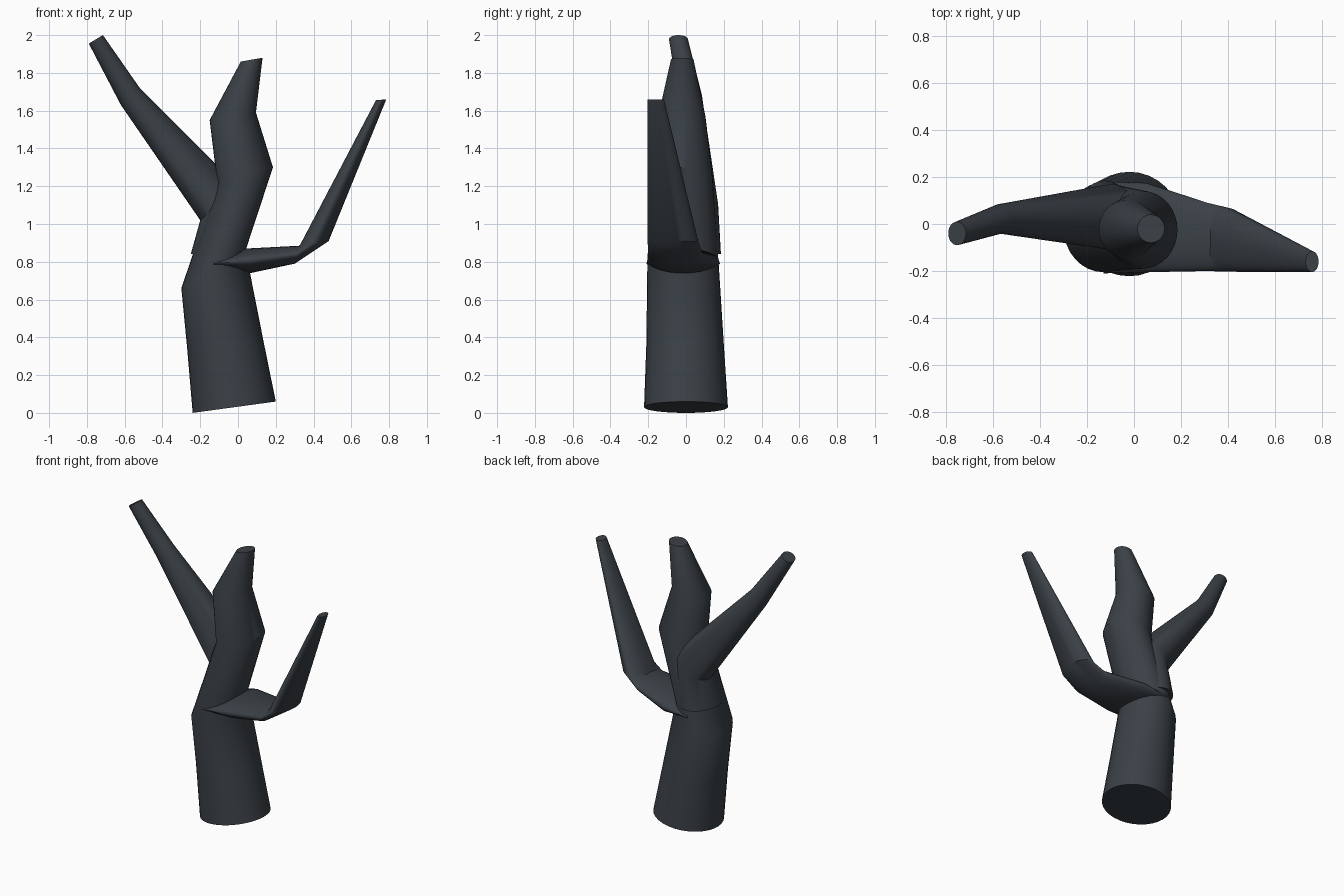
import bpy, bmesh, math
from mathutils import Vector

if "Cube" in bpy.data.objects:
    bpy.data.objects.remove(bpy.data.objects["Cube"])

bark = bpy.data.materials.new("dark slate bark")
bark.diffuse_color = (0.043, 0.052, 0.062, 1)
bark.use_nodes = True
bark.node_tree.nodes["Principled BSDF"].inputs["Base Color"].default_value = bark.diffuse_color
SIDES = 32


def limb(name, rings):
    """Loft through tilted ellipses: (x1, z1, x2, z2) edge points, y centre, y radius."""
    bm = bmesh.new()
    loops = []
    for x1, z1, x2, z2, yc, ry in rings:
        c = Vector(((x1 + x2) / 2, yc, (z1 + z2) / 2))
        u = Vector(((x2 - x1) / 2, 0, (z2 - z1) / 2))
        v = Vector((0, ry, 0))
        loops.append([bm.verts.new(c + u * math.cos(a) + v * math.sin(a))
                      for a in (2 * math.pi * i / SIDES for i in range(SIDES))])
    for a, b in zip(loops, loops[1:]):
        for i in range(SIDES):
            j = (i + 1) % SIDES
            bm.faces.new((a[i], a[j], b[j], b[i]))
    bm.faces.new(loops[0][::-1])
    bm.faces.new(loops[-1])
    bmesh.ops.recalc_face_normals(bm, faces=bm.faces)
    me = bpy.data.meshes.new(name)
    bm.to_mesh(me)
    bm.free()
    me.materials.append(bark)
    ob = bpy.data.objects.new(name, me)
    bpy.context.collection.objects.link(ob)
    bpy.ops.object.select_all(action='DESELECT')
    ob.select_set(True)
    bpy.context.view_layer.objects.active = ob
    bpy.ops.object.shade_smooth_by_angle(angle=math.radians(35))
    return ob


# crooked trunk with a tilted foot
limb("trunk", [
    (-0.24, 0.00, 0.20, 0.06, 0.0, 0.222),
    (-0.27, 0.35, 0.135, 0.38, -0.005, 0.205),
    (-0.30, 0.66, 0.04, 0.86, -0.015, 0.19),
    (-0.11, 1.22, 0.185, 1.30, -0.025, 0.165),
    (-0.15, 1.55, 0.095, 1.59, -0.022, 0.125),
    (0.015, 1.86, 0.13, 1.88, -0.02, 0.06),
])

# left branch, rising to the highest point
limb("left_branch", [
    (-0.25, 0.84, 0.00, 0.84, 0.015, 0.17),
    (-0.20, 1.02, 0.01, 1.19, 0.03, 0.14),
    (-0.62, 1.63, -0.52, 1.72, 0.022, 0.063),
    (-0.79, 1.955, -0.715, 2.00, -0.04, 0.05),
])

# right branch, flattened up to its elbow
limb("right_branch", [
    (-0.13, 0.77, -0.13, 0.81, -0.015, 0.195),
    (0.065, 0.74, 0.04, 0.87, -0.015, 0.19),
    (0.30, 0.79, 0.325, 0.885, -0.055, 0.145),
    (0.48, 0.91, 0.33, 0.892, -0.068, 0.135),
    (0.785, 1.66, 0.73, 1.655, -0.16, 0.044),
])
